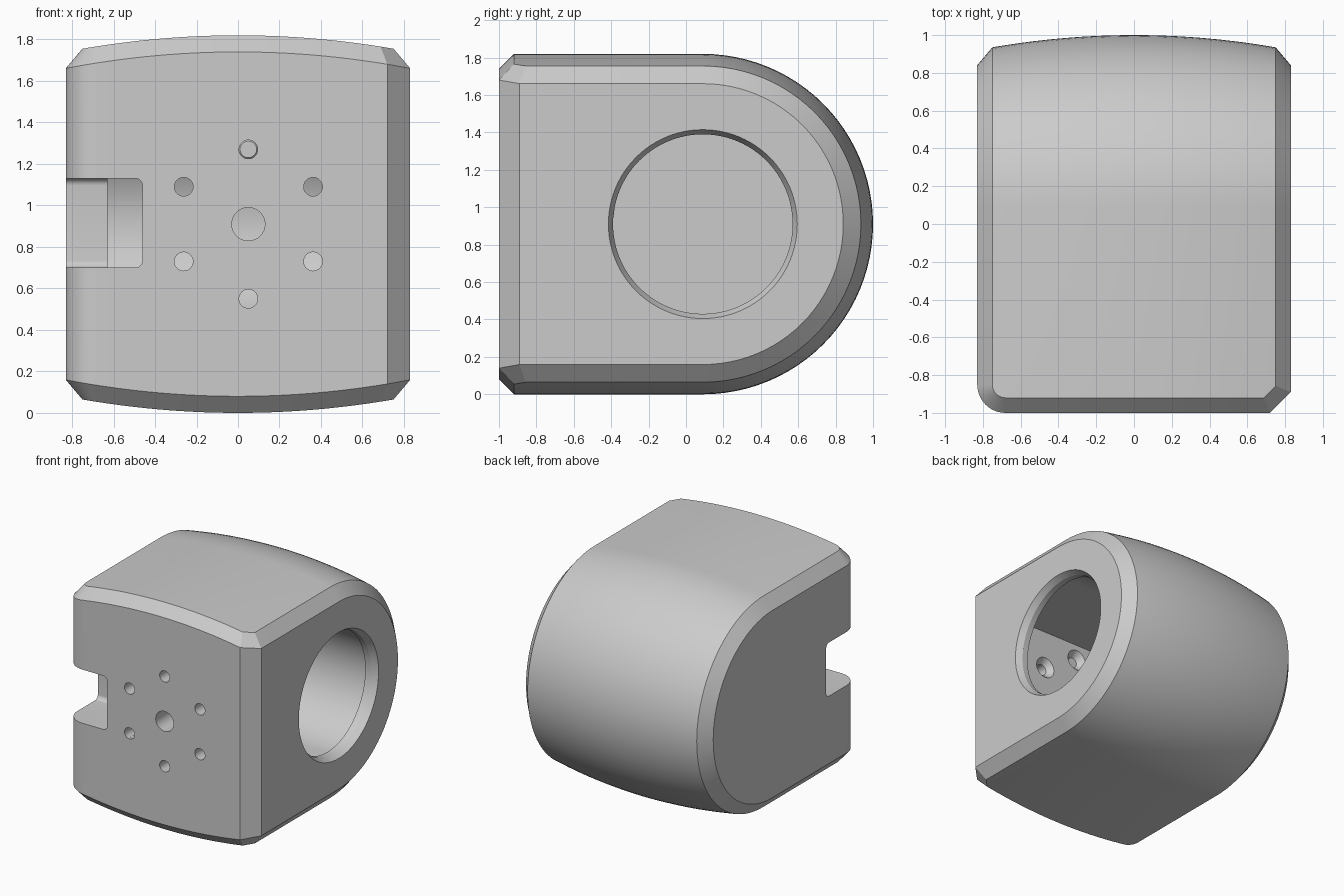
import bpy
import bmesh
from math import sin, cos, pi, radians
from mathutils import Matrix, Vector

if "Cube" in bpy.data.objects:
    bpy.data.objects.remove(bpy.data.objects["Cube"])

MID_Z = 0.91      # height of the body axis
ARC_Y = 0.09      # centre of the rounded back
CHAMFER = 0.08
HALF_W = 0.83


def finish(bm, name):
    bmesh.ops.recalc_face_normals(bm, faces=bm.faces)
    mesh = bpy.data.meshes.new(name)
    bm.to_mesh(mesh)
    bm.free()
    obj = bpy.data.objects.new(name, mesh)
    bpy.context.scene.collection.objects.link(obj)
    return obj


def barrel(x):
    """Half height of the bulging shell at x."""
    return MID_Z - 0.115 * x * x


def back_arc(x, radius, steps=48):
    angles = [pi * (i / steps - 0.5) for i in range(steps + 1)]
    return [(x, ARC_Y + radius * cos(a), MID_Z + radius * sin(a)) for a in angles]


def plan_outline():
    """Pairs of outer and inset plan points, from the right side round the front."""
    pairs = []
    radius, centre = 0.15, Vector((-0.68, -0.85))
    for i in range(13):
        a = pi + pi / 2 * i / 12
        ray = Vector((cos(a), sin(a)))
        pairs.append((centre + ray * radius, centre + ray * (radius - CHAMFER)))
    start, end = pairs[-1], (Vector((0.72, -1)), Vector((0.687, -0.92)))
    for i in range(1, 25):
        pairs.append(tuple(s.lerp(e, i / 24) for s, e in zip(start, end)))
    pairs.append((Vector((HALF_W, -0.89)), Vector((0.75, -0.857))))
    return pairs


def make_body():
    bm = bmesh.new()
    rings = []
    for outer, inset in plan_outline():
        h, r = barrel(outer.x) - CHAMFER, barrel(inset.x)
        points = [(*outer, MID_Z - h), (*inset, MID_Z - r)]
        points += back_arc(inset.x, r)
        points += [(*inset, MID_Z + r), (*outer, MID_Z + h)]
        rings.append([bm.verts.new(p) for p in points])
    # Shell, front chamfers and front wall
    for a, b in zip(rings, rings[1:]):
        for i in range(len(a)):
            bm.faces.new((a[i - 1], a[i], b[i], b[i - 1]))
    # Flat sides with their chamfered rims
    for ring, x in ((rings[0], -HALF_W), (rings[-1], HALF_W)):
        arc = [bm.verts.new(p) for p in back_arc(x, barrel(x) - CHAMFER)]
        cap, inner = [ring[0], *arc, ring[-1]], ring[1:-1]
        for i in range(len(cap) - 1):
            bm.faces.new((cap[i], cap[i + 1], inner[i + 1], inner[i]))
        bm.faces.new(cap)
    return finish(bm, "body")


def round_cutter(start, end, r1, r2, segments=32):
    start, end = Vector(start), Vector(end)
    axis = end - start
    turn = axis.to_track_quat('Z', 'Y').to_matrix().to_4x4()
    bm = bmesh.new()
    bmesh.ops.create_cone(bm, cap_ends=True, segments=segments, radius1=r1, radius2=r2,
                          depth=axis.length,
                          matrix=Matrix.Translation((start + end) / 2) @ turn)
    return finish(bm, "round_cutter")


def cavity_cutter(left, right, front, radius):
    """D-shaped chamber with a flat front wall."""
    bm = bmesh.new()
    profile = [(left, front, MID_Z - radius), *back_arc(left, radius),
               (left, front, MID_Z + radius)]
    face = bm.faces.new([bm.verts.new(p) for p in profile])
    moved = bmesh.ops.extrude_face_region(bm, geom=[face])["geom"]
    bmesh.ops.translate(bm, vec=(right - left, 0, 0),
                        verts=[v for v in moved if isinstance(v, bmesh.types.BMVert)])
    return finish(bm, "cavity_cutter")


def slot_cutter(low, high, fillet):
    """Box with rounded inner end and rounded floor edges."""
    low, high = Vector(low), Vector(high)
    bm = bmesh.new()
    bmesh.ops.create_cube(bm, size=1, matrix=Matrix.Translation((low + high) / 2)
                          @ Matrix.Diagonal((*(high - low), 1)))

    def is_filleted(edge):
        a, b = (v.co for v in edge.verts)
        along_y = abs(a.y - b.y) > 0.01 and a.x > low.x + 0.01
        along_x = abs(a.x - b.x) > 0.01 and a.y > low.y + 0.01
        return along_x or along_y

    bmesh.ops.bevel(bm, geom=[e for e in bm.edges if is_filleted(e)], offset=fillet,
                    segments=6, profile=0.5, affect='EDGES')
    return finish(bm, "slot_cutter")


def cut(target, cutter):
    mod = target.modifiers.new("cut", 'BOOLEAN')
    mod.operation, mod.solver, mod.object = 'DIFFERENCE', 'EXACT', cutter
    bpy.context.view_layer.objects.active = target
    bpy.ops.object.modifier_apply(modifier=mod.name)
    bpy.data.objects.remove(cutter)


body = make_body()

# Inner chamber and its round, chamfered opening on the left side
WALL_Y = -0.62
cut(body, cavity_cutter(-0.63, 0.73, WALL_Y, 0.49))
cut(body, round_cutter((0.6, ARC_Y, MID_Z), (0.95, ARC_Y, MID_Z), 0.48, 0.48, 96))
cut(body, round_cutter((0.78, ARC_Y, MID_Z), (0.88, ARC_Y, MID_Z), 0.48, 0.53, 96))

# Cable slot at the right front edge
cut(body, slot_cutter((-1, -1.2, 0.70), (-0.46, -0.59, 1.13), 0.035))

# Centre hole and ring of countersunk screw holes in the front wall
HOLE_X = 0.05
cut(body, round_cutter((HOLE_X, -1.1, MID_Z), (HOLE_X, -0.55, MID_Z), 0.08, 0.08))
for i in range(6):
    a = radians(30 + 60 * i)
    x, z = HOLE_X + 0.36 * cos(a), MID_Z + 0.36 * sin(a)
    cut(body, round_cutter((x, -1.1, z), (x, -0.55, z), 0.045, 0.045))
    cut(body, round_cutter((x, WALL_Y - 0.05, z), (x, WALL_Y + 0.01, z), 0.04, 0.095))

bpy.ops.object.select_all(action='DESELECT')
body.select_set(True)
bpy.context.view_layer.objects.active = body
bpy.ops.object.shade_smooth_by_angle(angle=radians(25))
